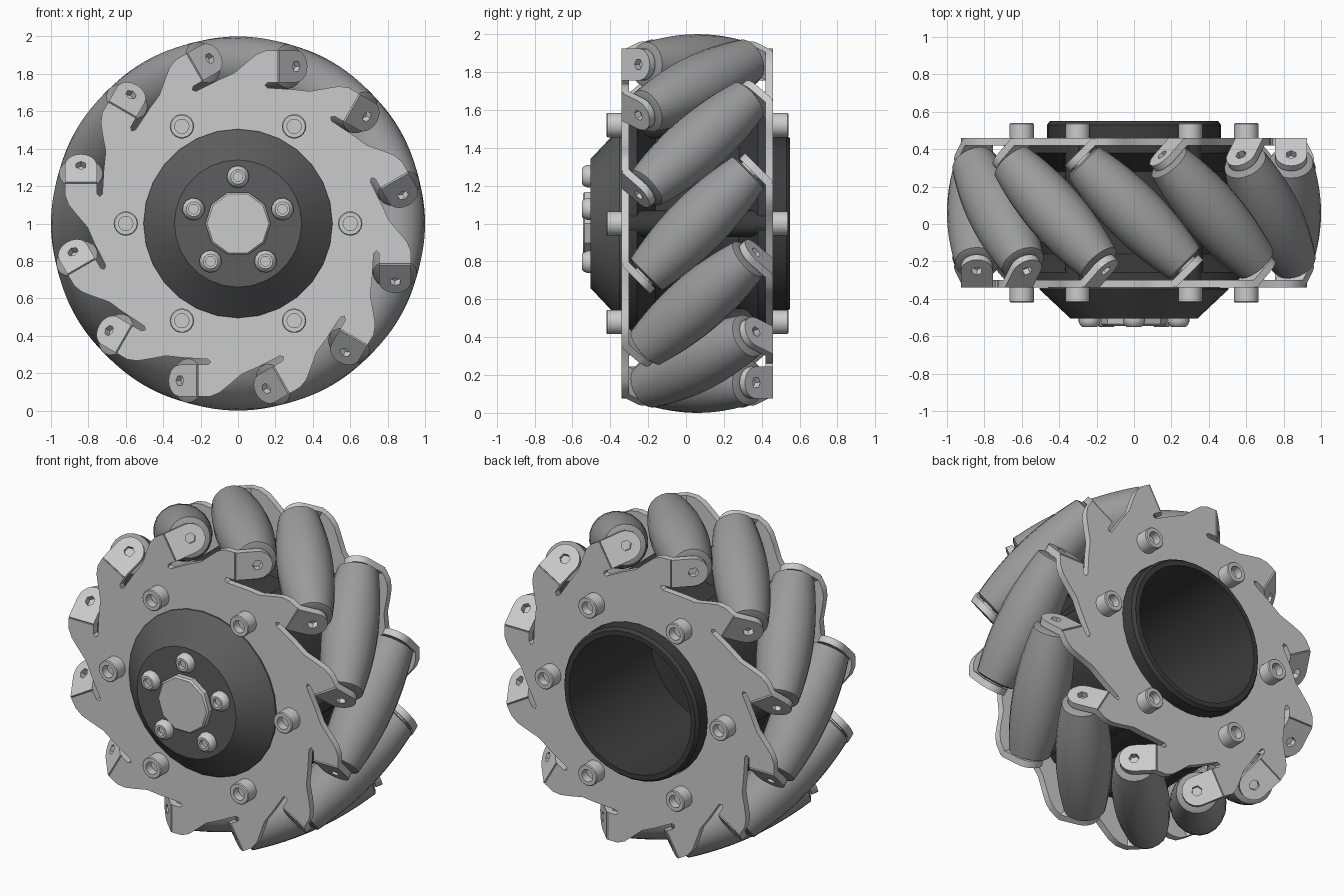
import bpy, bmesh
from math import sin, cos, pi, sqrt, radians
from mathutils import Matrix

if "Cube" in bpy.data.objects:
    bpy.data.objects.remove(bpy.data.objects["Cube"])

T = lambda x, y, z: Matrix.Translation((x, y, z))
R = lambda deg, axis: Matrix.Rotation(radians(deg), 4, axis)

HUB = T(0, 0, 1) @ R(90, 'X')          # local Z points to the front
MID = T(0, 0.06, 1)                    # middle plane between the two plates
N = 12                                 # rollers
AXIS_R = 0.84                          # distance of roller axles from the centre


def material(name, v):
    m = bpy.data.materials.new(name)
    m.diffuse_color = (v, v, v, 1)
    m.use_nodes = True
    m.node_tree.nodes["Principled BSDF"].inputs["Base Color"].default_value = m.diffuse_color
    return m


def build(name, parts, mat=None, angle=30):
    """Join (mesh, matrix) parts into one object."""
    bm = bmesh.new()
    for mesh, mx in parts:
        m = mesh.copy()
        m.transform(mx)
        bm.from_mesh(m)
        bpy.data.meshes.remove(m)
    bmesh.ops.recalc_face_normals(bm, faces=bm.faces[:])
    me = bpy.data.meshes.new(name)
    bm.to_mesh(me)
    bm.free()
    me.materials.clear()
    if mat:
        me.materials.append(mat)
    ob = bpy.data.objects.new(name, me)
    bpy.context.collection.objects.link(ob)
    bpy.ops.object.select_all(action='DESELECT')
    ob.select_set(True)
    bpy.context.view_layer.objects.active = ob
    bpy.ops.object.shade_smooth_by_angle(angle=radians(angle))
    return ob


def lathe(profile, n):
    """Revolve (radius, height) points around local Z."""
    bm = bmesh.new()
    rings = [[bm.verts.new((r * cos(2 * pi * i / n), r * sin(2 * pi * i / n), h))
              for i in range(n)] for r, h in profile]
    for a, b in zip(rings, rings[1:]):
        for i in range(n):
            j = (i + 1) % n
            bm.faces.new((a[i], a[j], b[j], b[i]))
    bmesh.ops.remove_doubles(bm, verts=bm.verts[:], dist=1e-5)
    me = bpy.data.meshes.new("lathe")
    bm.to_mesh(me)
    bm.free()
    return me


def sheet(loops, thick):
    """Flat sheet from outline and hole loops, centred on local z = 0."""
    cu = bpy.data.curves.new("sheet", 'CURVE')
    cu.dimensions = '2D'
    cu.fill_mode = 'BOTH'
    cu.extrude = thick / 2
    for loop in loops:
        sp = cu.splines.new('POLY')
        sp.points.add(len(loop) - 1)
        for p, (x, y) in zip(sp.points, loop):
            p.co = (x, y, 0, 1)
        sp.use_cyclic_u = True
    ob = bpy.data.objects.new("sheet", cu)
    bpy.context.collection.objects.link(ob)
    dg = bpy.context.evaluated_depsgraph_get()
    me = bpy.data.meshes.new_from_object(ob.evaluated_get(dg))
    bpy.data.objects.remove(ob)
    bm = bmesh.new()
    bm.from_mesh(me)
    bmesh.ops.remove_doubles(bm, verts=bm.verts[:], dist=1e-5)
    bm.to_mesh(me)
    bm.free()
    return me


def circle(r, n):
    return [(r * cos(2 * pi * i / n), r * sin(2 * pi * i / n)) for i in range(n)]


rubber = material("roller_grey", 0.33)
dark = material("hub_dark", 0.11)
black = material("barrel_black", 0.045)

# Side plates: twelve curved fingers, each ending in a tab bent by 45 degrees
finger = [(-.10, .77), (-.02, .805), (.05, .865), (.10, .905), (.15, .925), (.215, .925),
          (.215, .755), (.16, .755), (.145, .74), (.16, .725)]
outline = []
for k in range(N):
    c, s = cos(2 * pi * k / N), sin(2 * pi * k / N)
    outline += [(x * c + z * s, -x * s + z * c) for x, z in finger]
plate = sheet([outline, circle(.47, 32)], .04)

tip = [(.085 * cos(a), .085 * sin(a)) for a in [pi * (i / 10 - .5) for i in range(11)]]
tab = sheet([[(-.125, -.085)] + tip + [(-.125, .085)], circle(.03, 6)], .04)

roller_dir = R(45, 'Z') @ R(90, 'X')   # local Z runs along the slanted axle
for name, side in (("front_plate", 0), ("back_plate", 180)):
    parts = [(plate, MID @ R(side, 'Z') @ T(0, -.38, 0) @ R(90, 'X'))]
    for k in range(N):
        parts.append((tab, MID @ R(30 * k, 'Y') @ R(side, 'Z') @ T(0, 0, AXIS_R)
                      @ roller_dir @ T(0, 0, .42)))
    build(name, parts)

# Barrel rollers shaped so that their outer edges follow the wheel circle
prof = [(0, -.39), (.095, -.39)]
for i in range(-6, 7):
    s = .38 * i / 6
    prof.append((1 - sqrt(AXIS_R ** 2 + s * s / 2), s))
prof += [(.095, .39), (0, .39)]
roller = lathe(prof, 20)
axle = lathe([(0, -.402), (.06, -.402), (.06, .402), (0, .402)], 12)
frames = [MID @ R(30 * k, 'Y') @ T(0, 0, AXIS_R) @ roller_dir for k in range(N)]
build("rollers", [(roller, f) for f in frames], rubber, 35)
build("roller_axles", [(axle, f) for f in frames])

# Flanged hub barrel, open at the back
barrel = lathe([(0, .30), (.66, .30), (.66, .26), (.5, .16), (.5, -.28), (.66, -.38),
                (.66, -.42), (.465, -.42), (.465, -.53), (.45, -.55), (.42, -.55),
                (.42, .25), (0, .25)], 32)
build("hub_barrel", [(barrel, HUB)], black)

# Conical front cover
cover = lathe([(0, .30), (.46, .30), (.46, .341), (.505, .341), (.505, .35),
               (.34, .505), (0, .505)], 28)
build("hub_cover", [(cover, HUB)], dark)

# Centre cap
cap = lathe([(0, .50), (.175, .50), (.175, .535), (.165, .545), (0, .545)], 10)
build("centre_cap", [(cap, HUB)])

# Five button screws around the cap
button = lathe([(0, .50), (.06, .50), (.06, .52), (.052, .54), (.04, .55), (.026, .55),
                (.026, .525), (0, .525)], 12)
build("cover_screws", [(button, HUB @ R(72 * k, 'Z') @ T(0, .25, 0)) for k in range(5)])

# Six socket bolts per side, with spacers between the plates
bolt = lathe([(0, .39), (.065, .39), (.065, .475), (.06, .48), (.038, .48), (.038, .43),
              (0, .43)], 18)
spacer = lathe([(0, -.36), (.07, -.36), (.07, .36), (0, .36)], 12)
bolts, spacers = [], []
for k in range(6):
    spot = MID @ R(60 * k, 'Y') @ T(.6, 0, 0)
    bolts += [(bolt, spot @ R(90, 'X')), (bolt, spot @ R(-90, 'X'))]
    spacers.append((spacer, spot @ R(90, 'X')))
build("plate_bolts", bolts)
build("plate_spacers", spacers, black)
